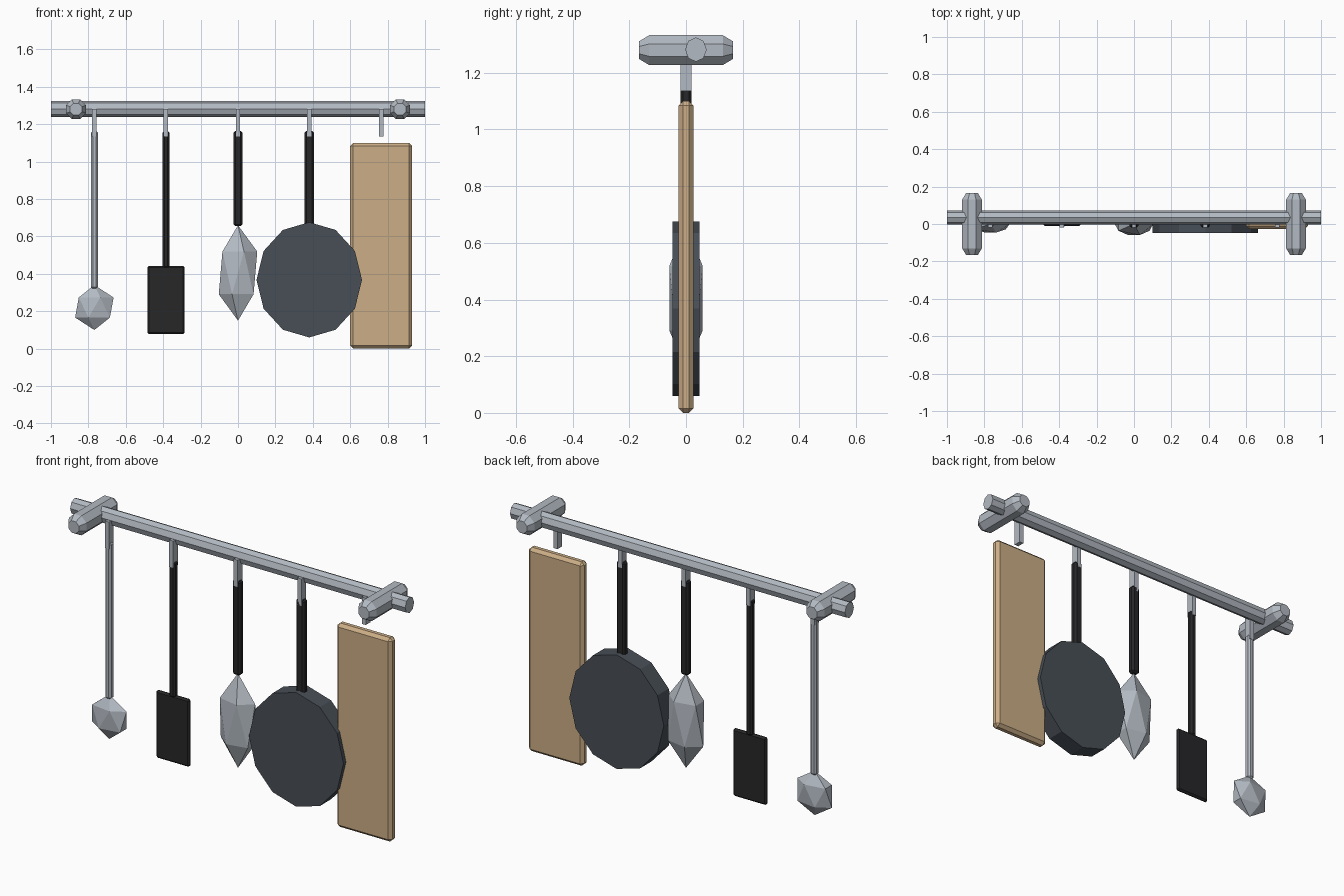
import bpy, bmesh
from math import cos, sin, pi
from mathutils import Matrix, Vector

if "Cube" in bpy.data.objects:
    bpy.data.objects.remove(bpy.data.objects["Cube"])


def material(name, rgb):
    m = bpy.data.materials.new(name)
    m.diffuse_color = (*rgb, 1)
    m.use_nodes = True
    m.node_tree.nodes["Principled BSDF"].inputs["Base Color"].default_value = m.diffuse_color
    return m


STEEL = material("steel", (0.45, 0.49, 0.54))
BLACK = material("black_plastic", (0.02, 0.02, 0.022))
IRON = material("cast_iron", (0.065, 0.078, 0.095))
WOOD = material("wood", (0.6, 0.42, 0.24))


def finish(name, bm, mat):
    bmesh.ops.recalc_face_normals(bm, faces=bm.faces)
    me = bpy.data.meshes.new(name)
    bm.to_mesh(me)
    bm.free()
    me.materials.append(mat)
    ob = bpy.data.objects.new(name, me)
    bpy.context.collection.objects.link(ob)
    return ob


def box(name, centre, size, mat, bevel=0.0):
    bm = bmesh.new()
    bmesh.ops.create_cube(bm, size=1, matrix=Matrix.LocRotScale(Vector(centre), None, Vector(size)))
    if bevel:
        bmesh.ops.bevel(bm, geom=bm.edges[:], offset=bevel, segments=1, affect='EDGES')
    return finish(name, bm, mat)


def prism(name, centre, axis, sections, ra, rb, sides, phase, mat):
    """Polygon rings along x or y; sections are (offset, scale) pairs."""
    bm = bmesh.new()
    rings = []
    for off, s in sections:
        ring = []
        for i in range(sides):
            t = 2 * pi * i / sides + phase
            a, b = ra * s * cos(t), rb * s * sin(t)
            p = Vector((off, a, b)) if axis == 'x' else Vector((a, off, b))
            ring.append(bm.verts.new(Vector(centre) + p))
        rings.append(ring)
    for lo, hi in zip(rings, rings[1:]):
        for i in range(sides):
            j = (i + 1) % sides
            bm.faces.new((lo[i], lo[j], hi[j], hi[i]))
    bm.faces.new(rings[0])
    bm.faces.new(rings[-1])
    return finish(name, bm, mat)


def gem(name, centre, radii, mat):
    bm = bmesh.new()
    bmesh.ops.create_icosphere(bm, subdivisions=1, radius=1,
                               matrix=Matrix.LocRotScale(Vector(centre), None, Vector(radii)))
    return finish(name, bm, mat)


def handle(name, x, z0, width, depth, mat):
    top = 1.165
    return box(name, (x, 0, (z0 + top) / 2), (width, depth, top - z0), mat, 0.01)


# Wall rail and its two end brackets
prism("rail", (0, 0.035, 1.282), 'x', [(-1, 1), (1, 1)], 0.038, 0.043, 8, 0, STEEL)
for side, x in (("left", -0.866), ("right", 0.866)):
    prism("bracket_" + side, (x, 0, 1.28), 'y',
          [(-0.165, 0.6), (-0.13, 1), (0.13, 1), (0.165, 0.6)],
          0.057, 0.057, 8, pi / 8, STEEL)

# Hooks
for i, x in enumerate((-0.768, -0.385, 0, 0.381, 0.765)):
    box(f"hook_{i + 1}", (x, 0, 1.208), (0.024, 0.04, 0.145), STEEL)

# Ladle
handle("ladle_handle", -0.768, 0.32, 0.037, 0.037, STEEL)
gem("ladle_bowl", (-0.768, 0, 0.22), (0.115, 0.053, 0.12), STEEL)

# Spatula
handle("spatula_handle", -0.385, 0.43, 0.037, 0.036, BLACK)
box("spatula_blade", (-0.385, 0, 0.26), (0.2, 0.022, 0.365), BLACK, 0.009)

# Whisk
handle("whisk_handle", 0, 0.655, 0.047, 0.04, BLACK)
gem("whisk_head", (0, 0, 0.405), (0.115, 0.069, 0.255), STEEL)

# Frying pan
handle("pan_handle", 0.381, 0.655, 0.05, 0.04, BLACK)
prism("pan_body", (0.381, 0, 0.368), 'y', [(-0.048, 1), (0.048, 1)], 0.282, 0.308, 12, 0, IRON)

# Chopping board
box("chopping_board", (0.765, 0, 0.55), (0.33, 0.052, 1.1), WOOD, 0.016)
